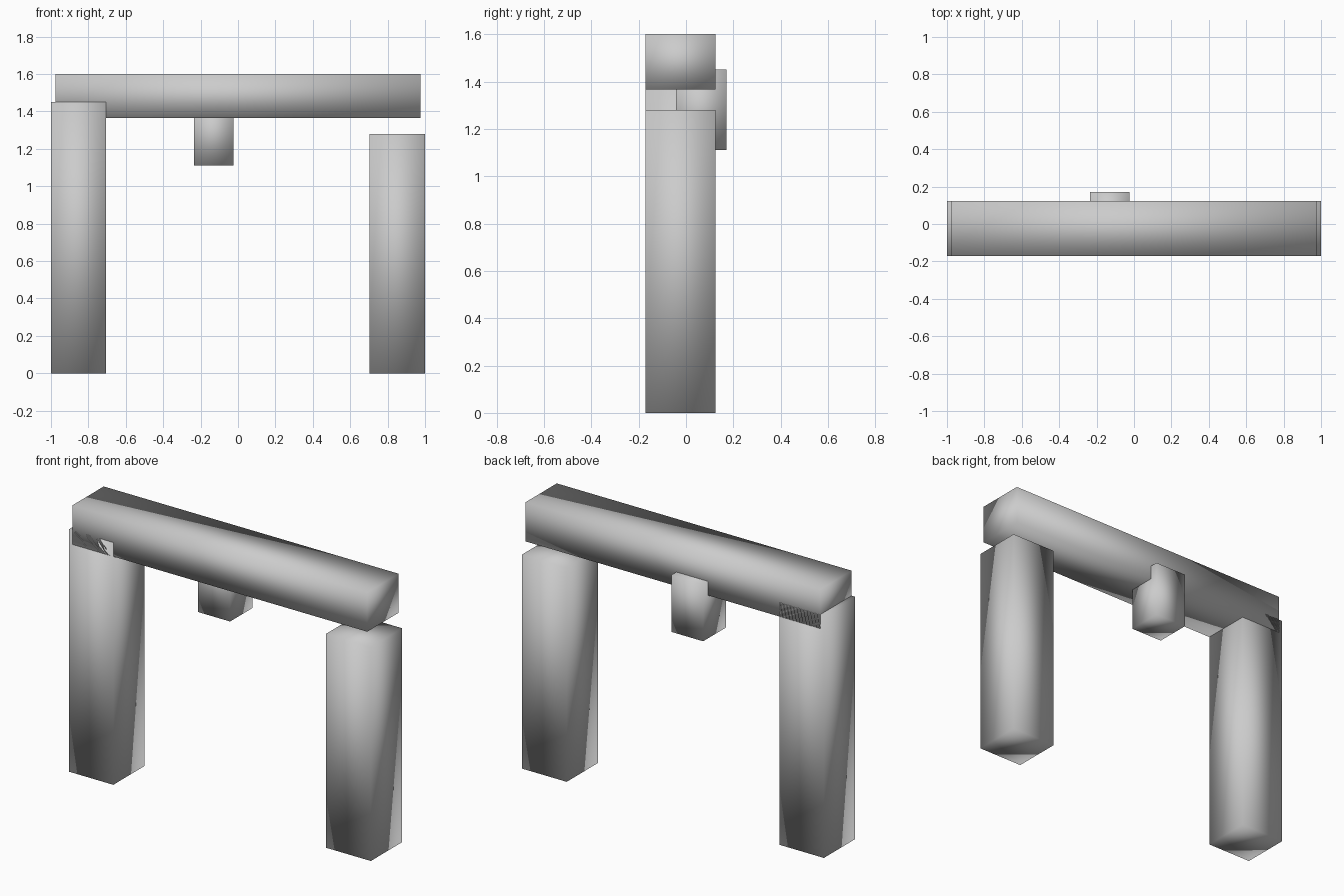
import bpy

if "Cube" in bpy.data.objects:
    bpy.data.objects.remove(bpy.data.objects["Cube"])


def box(name, x, y, z):
    """Smooth-shaded box spanning the given (min, max) ranges."""
    bpy.ops.mesh.primitive_cube_add(size=1, location=[sum(r) / 2 for r in (x, y, z)])
    ob = bpy.context.object
    ob.name = name
    ob.scale = [r[1] - r[0] for r in (x, y, z)]
    bpy.ops.object.transform_apply(location=False, rotation=False, scale=True)
    bpy.ops.object.shade_smooth()
    return ob


DEPTH = (-0.172, 0.124)

# Two uneven posts
box("left_post", (-1.0, -0.705), DEPTH, (0, 1.45))
box("right_post", (0.703, 1.0), DEPTH, (0, 1.28))

# Lintel resting across the posts
box("lintel", (-0.976, 0.976), DEPTH, (1.366, 1.6))

# Small block hanging from the back of the lintel
box("hanging_block", (-0.234, -0.023), (-0.042, 0.172), (1.11, 1.45))
